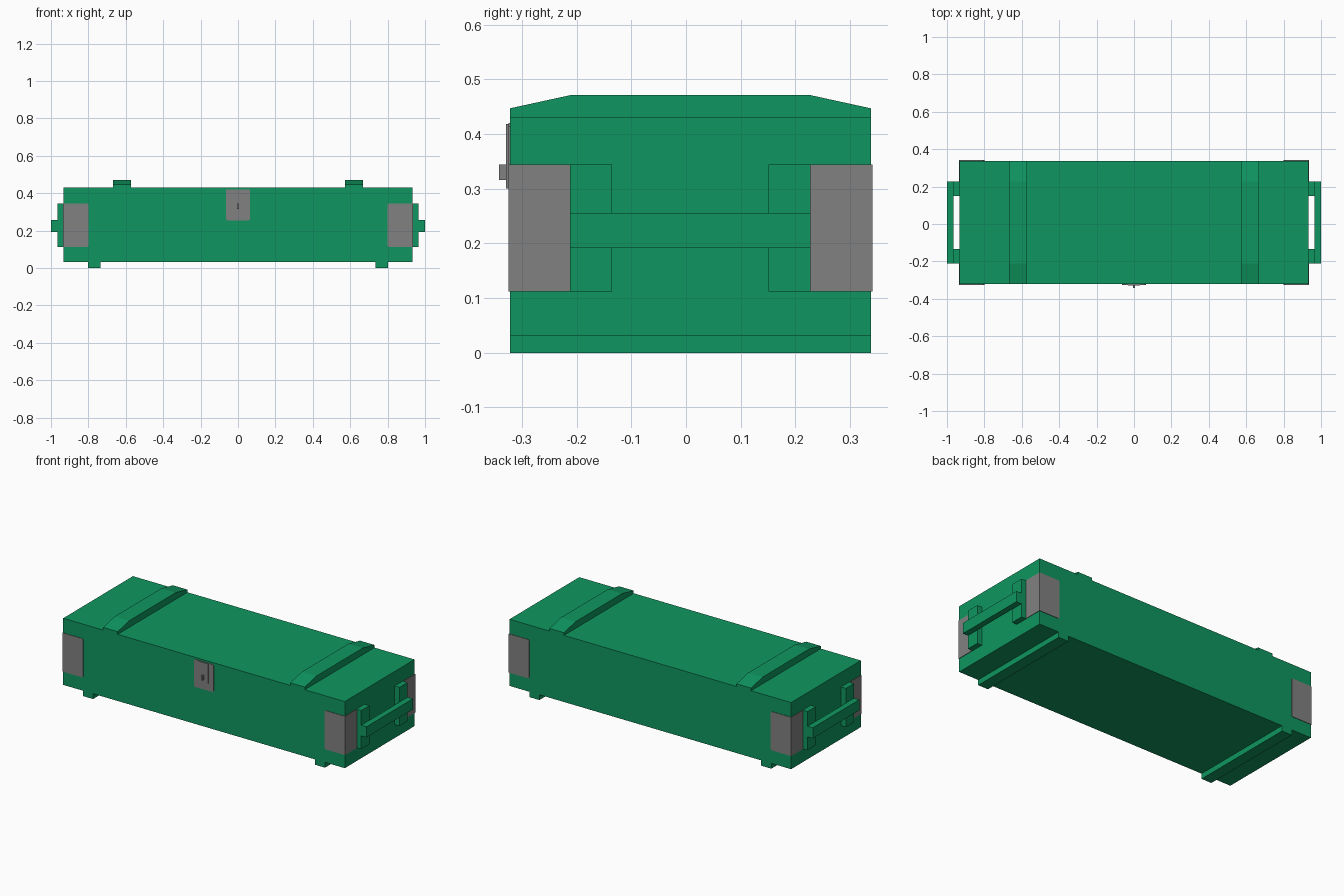
import bpy, bmesh
from mathutils import Vector

if "Cube" in bpy.data.objects:
    bpy.data.objects.remove(bpy.data.objects["Cube"])

YC = 0.008  # the box sits slightly back because the lock sticks out in front


def material(name, rgb):
    m = bpy.data.materials.new(name)
    m.diffuse_color = (*rgb, 1)
    m.use_nodes = True
    m.node_tree.nodes["Principled BSDF"].inputs["Base Color"].default_value = m.diffuse_color
    return m


green = material("green paint", (0.0046, 0.305, 0.116))
steel = material("grey steel", (0.22, 0.22, 0.22))


def prism(name, profile, vec, mat, mirror=(False, False), chamfer=None):
    """Extrude a closed profile along vec; chamfer = (size, edge test)."""
    bm = bmesh.new()
    face = bm.faces.new([bm.verts.new(p) for p in profile])
    ext = bmesh.ops.extrude_face_region(bm, geom=[face])
    bmesh.ops.translate(bm, vec=Vector(vec),
                        verts=[v for v in ext["geom"] if isinstance(v, bmesh.types.BMVert)])
    bmesh.ops.recalc_face_normals(bm, faces=bm.faces)
    if chamfer:
        size, test = chamfer
        bmesh.ops.bevel(bm, geom=[e for e in bm.edges if test(e)], offset=size,
                        segments=1, affect='EDGES', profile=0.5)
    me = bpy.data.meshes.new(name)
    bm.to_mesh(me)
    bm.free()
    me.materials.append(mat)
    ob = bpy.data.objects.new(name, me)
    ob.location.y = YC
    bpy.context.collection.objects.link(ob)
    if any(mirror):
        mod = ob.modifiers.new("Mirror", 'MIRROR')
        mod.use_axis = (mirror[0], mirror[1], False)
        mod.use_mirror_merge = False
    return ob


def box(name, x, y, z, mat, mirror=(False, False), chamfer=None):
    prof = [(x[0], y[0], z[0]), (x[1], y[0], z[0]), (x[1], y[1], z[0]), (x[0], y[1], z[0])]
    return prism(name, prof, (0, 0, z[1] - z[0]), mat, mirror, chamfer)


def along_y(e):
    d = e.verts[0].co - e.verts[1].co
    return abs(d.x) + abs(d.z) < 1e-5


BOTH, SIDES = (True, True), (True, False)

# Crate body
box("crate_body", (-0.933, 0.933), (-0.33, 0.33), (0.032, 0.431), green)

# Skids underneath
box("bottom_skids", (0.735, 0.802), (-0.33, 0.33), (0, 0.032), green, SIDES)

# Lid battens with sloped ends
prism("lid_battens",
      [(0.572, y, z) for y, z in [(-0.33, 0.431), (0.33, 0.431), (0.33, 0.447),
                                  (0.22, 0.471), (-0.22, 0.471), (-0.33, 0.447)]],
      (0.096, 0, 0), green, SIDES)

# End handles: two blocks and a bar on each end
box("handle_blocks", (0.933, 0.965), (0.143, 0.22), (0.112, 0.344), green, BOTH)
box("handle_bars", (0.965, 1.0), (-0.22, 0.22), (0.192, 0.256), green, SIDES)

# L-shaped steel corner plates, free corners clipped
prism("corner_plates",
      [(x, y, 0.112) for x, y in [(0.80, 0.33), (0.933, 0.33), (0.933, 0.22),
                                  (0.936, 0.22), (0.936, 0.333), (0.80, 0.333)]],
      (0, 0, 0.232), steel, BOTH,
      (0.006, lambda e: along_y(e) and all(v.co.x < 0.81 for v in e.verts)))

# Lock: back plate, hasp and staple
box("lock_plate", (-0.065, 0.065), (-0.333, -0.33), (0.255, 0.42), steel,
    chamfer=(0.006, along_y))
box("lock_hasp", (-0.032, 0.032), (-0.337, -0.333), (0.30, 0.418), steel)
box("lock_staple", (-0.005, 0.005), (-0.35, -0.337), (0.316, 0.344), steel)
